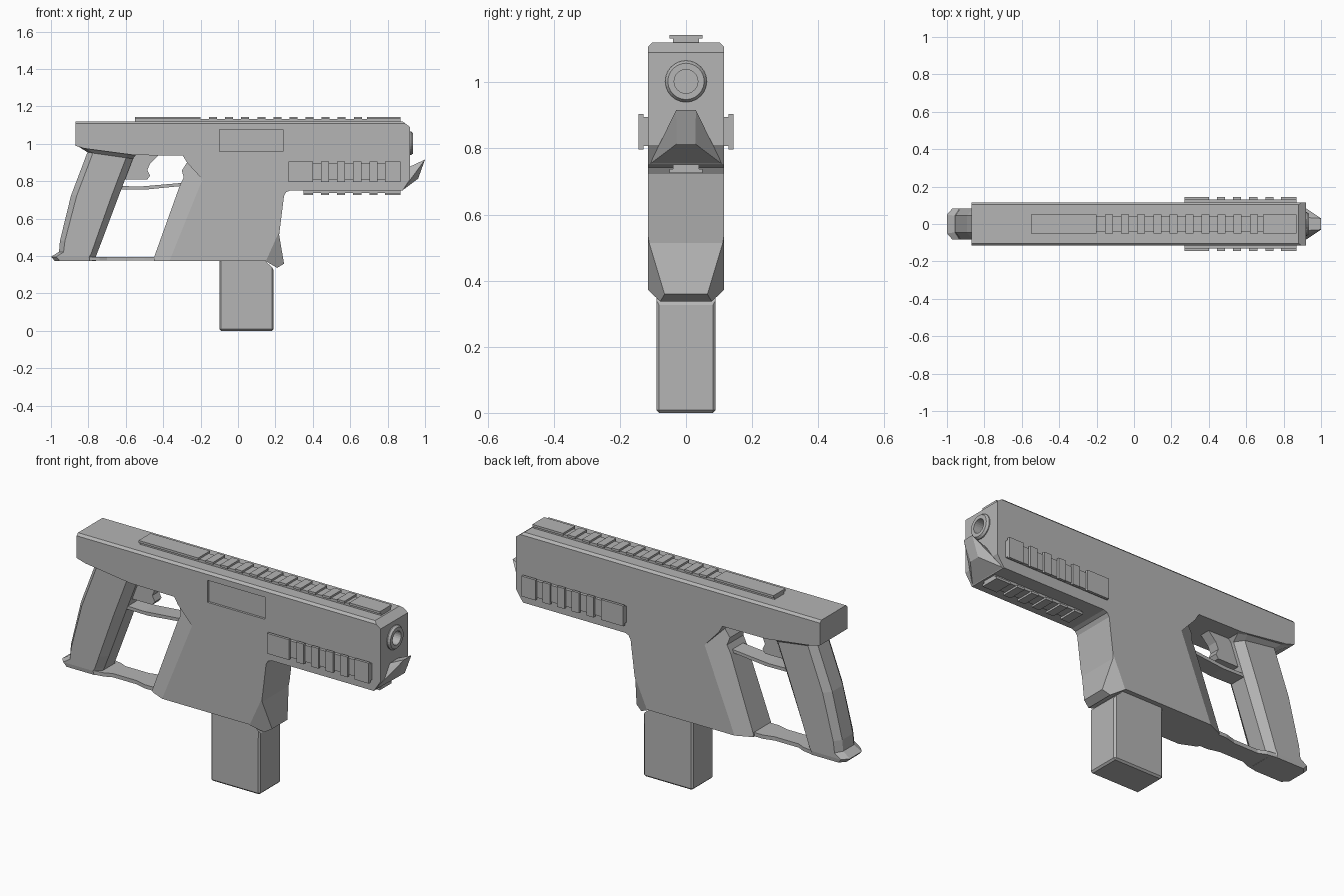
import bpy, bmesh, math
from mathutils import Vector

if "Cube" in bpy.data.objects:
    bpy.data.objects.remove(bpy.data.objects["Cube"])

grey = bpy.data.materials.new("mid_grey")
grey.diffuse_color = (0.46, 0.46, 0.46, 1)
grey.use_nodes = True
grey.node_tree.nodes["Principled BSDF"].inputs["Base Color"].default_value = grey.diffuse_color


def finish(bm, name):
    bmesh.ops.recalc_face_normals(bm, faces=bm.faces[:])
    me = bpy.data.meshes.new(name)
    bm.to_mesh(me)
    bm.free()
    me.materials.append(grey)
    ob = bpy.data.objects.new(name, me)
    bpy.context.collection.objects.link(ob)
    return ob


def prism(pts, half):
    """Side profile (x, z) extruded to +-half in y."""
    bm = bmesh.new()
    f = bm.faces.new([bm.verts.new((x, -half, z)) for x, z in pts])
    r = bmesh.ops.extrude_face_region(bm, geom=[f])
    bmesh.ops.translate(bm, vec=(0, 2 * half, 0),
                        verts=[v for v in r["geom"] if isinstance(v, bmesh.types.BMVert)])
    bmesh.ops.recalc_face_normals(bm, faces=bm.faces[:])
    return bm


def clip(bm, a, b, c):
    """Cut away the outside of the plane a-b-c (given on the -y side) on both sides."""
    a, b, c = Vector(a), Vector(b), Vector(c)
    n = (b - a).cross(c - a).normalized()
    if n.y > 0:
        n = -n
    for s in (1, -1):
        bmesh.ops.triangulate(bm, faces=bm.faces[:])
        bmesh.ops.bisect_plane(bm, geom=bm.verts[:] + bm.edges[:] + bm.faces[:], dist=1e-5,
                               plane_co=(a.x, a.y * s, a.z), plane_no=(n.x, n.y * s, n.z),
                               clear_outer=True)
        bmesh.ops.holes_fill(bm, edges=[e for e in bm.edges if e.is_boundary], sides=0)
    bmesh.ops.dissolve_limit(bm, angle_limit=0.01, verts=bm.verts[:], edges=bm.edges[:])


def box(bm, x, u, h, place):
    """Box from three ranges, mapped into space by place(x, u, h)."""
    v = [bm.verts.new(place(a, b, c)) for a in x for b in u for c in h]
    for q in ((0, 1, 3, 2), (4, 6, 7, 5), (0, 4, 5, 1), (2, 3, 7, 6), (0, 2, 6, 4), (1, 5, 7, 3)):
        bm.faces.new([v[i] for i in q])


def lathe(name, pts, z, n=24):
    """Spin (x, r) points round an x-wise axis at height z."""
    bm = bmesh.new()
    rings = [[bm.verts.new((x, r * math.cos(i * math.tau / n), z + r * math.sin(i * math.tau / n)))
              for i in range(n)] for x, r in pts]
    for p, q in zip(rings, rings[1:]):
        for i in range(n):
            j = (i + 1) % n
            bm.faces.new((p[i], p[j], q[j], q[i]))
    bm.faces.new(rings[0])
    bm.faces.new(rings[-1])
    return finish(bm, name)


def cut(ob, cutter):
    m = ob.modifiers.new("cut", "BOOLEAN")
    m.operation, m.solver, m.object = "DIFFERENCE", "EXACT", cutter
    bpy.context.view_layer.objects.active = ob
    bpy.ops.object.modifier_apply(modifier=m.name)
    bpy.data.objects.remove(cutter)


W = 0.115

# Upper body with chamfered top edges
bm = prism([(-.87, 1.12), (-.87, .99), (-.82, .975), (-.556, .94), (-.295, .937), (-.273, .9),
            (-.19, .81), (.278, .75), (.88, .75), (.92, .81), (.92, 1.09), (.88, 1.12)], W)
clip(bm, (0, -W, 1.108), (1, -W, 1.108), (0, -.103, 1.12))
upper = finish(bm, "upper_body")

# Recessed side window and bore
bm = bmesh.new()
box(bm, (-.1, .24), (-.2, -.103), (.96, 1.077), lambda x, u, h: (x, u, h))
cut(upper, finish(bm, "window_cutter"))
cut(upper, lathe("bore_cutter", [(.82, .05), (1.0, .05)], 1.003))

# Lower body, tapered at the rear and chamfered at the front toe
bm = prism([(-.19, .81), (.278, .75), (.258, .742), (.246, .723), (.22, .514), (.246, .359),
            (.209, .337), (.144, .375), (-.45, .375), (-.45, .39), (-.31, .78), (-.29, .82),
            (-.3, .857), (-.273, .9)], W)
clip(bm, (.222, -W, .535), (.246, -.065, .36), (.15, -W, .375))
clip(bm, (-.19, -W, .81), (-.36, -W, .39), (-.34, -.06, .75))
finish(bm, "lower_body")

# Muzzle ring
lathe("muzzle_ring", [(.84, .034), (.84, .063), (.925, .063), (.936, .055), (.936, .036), (.85, .036)], 1.003)

# Pointed nose under the muzzle
bm = bmesh.new()
for x, y, z in ((.88, .11, .752), (.915, .055, .85), (.918, .035, .878), (1, .03, .916), (.963, .028, .814)):
    for s in (1, -1):
        bm.verts.new((x, y * s, z))
bmesh.ops.convex_hull(bm, input=bm.verts[:])
finish(bm, "nose_spike")

# Grip: octagonal sections (back x, back z, front x, front z, half width, flat half width)
bm = bmesh.new()
rings = []
for bx, bz, fx, fz, w, k in ((-.86, .99, -.545, .942, .112, .1), (-.805, .955, -.562, .92, .083, .045),
                             (-.893, .723, -.638, .72, .083, .045), (-.952, .482, -.728, .48, .083, .045),
                             (-.957, .423, -.755, .41, .083, .045), (-1, .396, -.76, .396, .083, .05),
                             (-.98, .375, -.76, .375, .08, .05)):
    sec = [(0, k), (.12, w), (.85, w), (1, k), (1, -k), (.85, -w), (.12, -w), (0, -k)]
    rings.append([bm.verts.new((bx + (fx - bx) * t, y, bz + (fz - bz) * t)) for t, y in sec])
for p, q in zip(rings, rings[1:]):
    for i in range(8):
        j = (i + 1) % 8
        bm.faces.new((p[i], p[j], q[j], q[i]))
bm.faces.new(rings[0])
bm.faces.new(rings[-1])
finish(bm, "grip")

# Thin plate joining the grip foot to the lower body
plan = [(-.8, .08), (-.74, .07), (-.7, .052), (-.56, .052), (-.5, .068), (-.44, .068), (-.33, .105)]
bm = bmesh.new()
f = bm.faces.new([bm.verts.new((x, y, .376)) for x, y in plan]
                 + [bm.verts.new((x, -y, .376)) for x, y in reversed(plan)])
r = bmesh.ops.extrude_face_region(bm, geom=[f])
bmesh.ops.translate(bm, vec=(0, 0, .02), verts=[v for v in r["geom"] if isinstance(v, bmesh.types.BMVert)])
finish(bm, "bottom_plate")

# Trigger and its guard
finish(prism([(-.61, .81), (-.57, .95), (-.42, .945), (-.47, .894), (-.485, .86), (-.47, .83),
              (-.485, .81)], .028), "trigger")
finish(prism([(-.66, .775), (-.52, .772), (-.29, .792), (-.29, .776), (-.5, .755), (-.66, .757)], .045),
       "trigger_guard")

# Magazine
bm = prism([(-.1, 0), (.19, 0), (.19, .335), (.145, .372), (.145, .4), (-.1, .4)], .09)
bmesh.ops.bevel(bm, geom=[e for e in bm.edges if e.calc_length() > .1], offset=.009,
                segments=1, affect="EDGES")
finish(bm, "magazine")


# Slotted rails: narrow base with wider blocks
def rail(name, blocks, place, half=.05):
    bm = bmesh.new()
    box(bm, (blocks[0][0], blocks[-1][1]), (-half + .01, half - .01), (-.005, .014), place)
    for b in blocks:
        box(bm, b, (-half, half), (.012, .024), place)
    finish(bm, name)


def teeth(x, n):
    return [(x + .086 * i, x + .086 * i + .043) for i in range(n)]


rail("top_rail", [(-.55, -.2)] + teeth(-.155, 10) + [(.69, .87)], lambda x, u, h: (x, u, 1.12 + h))
side = teeth(.444, 4) + [(.786, .87)]
for s, label in ((-1, "right"), (1, "left")):
    rail(label + "_rail", [(.27, .4)] + side, lambda x, u, h: (x, s * (W + h * 1.17), .851 + u), .054)
rail("bottom_rail", [(.35, .4)] + side, lambda x, u, h: (x, u, .75 - h))
